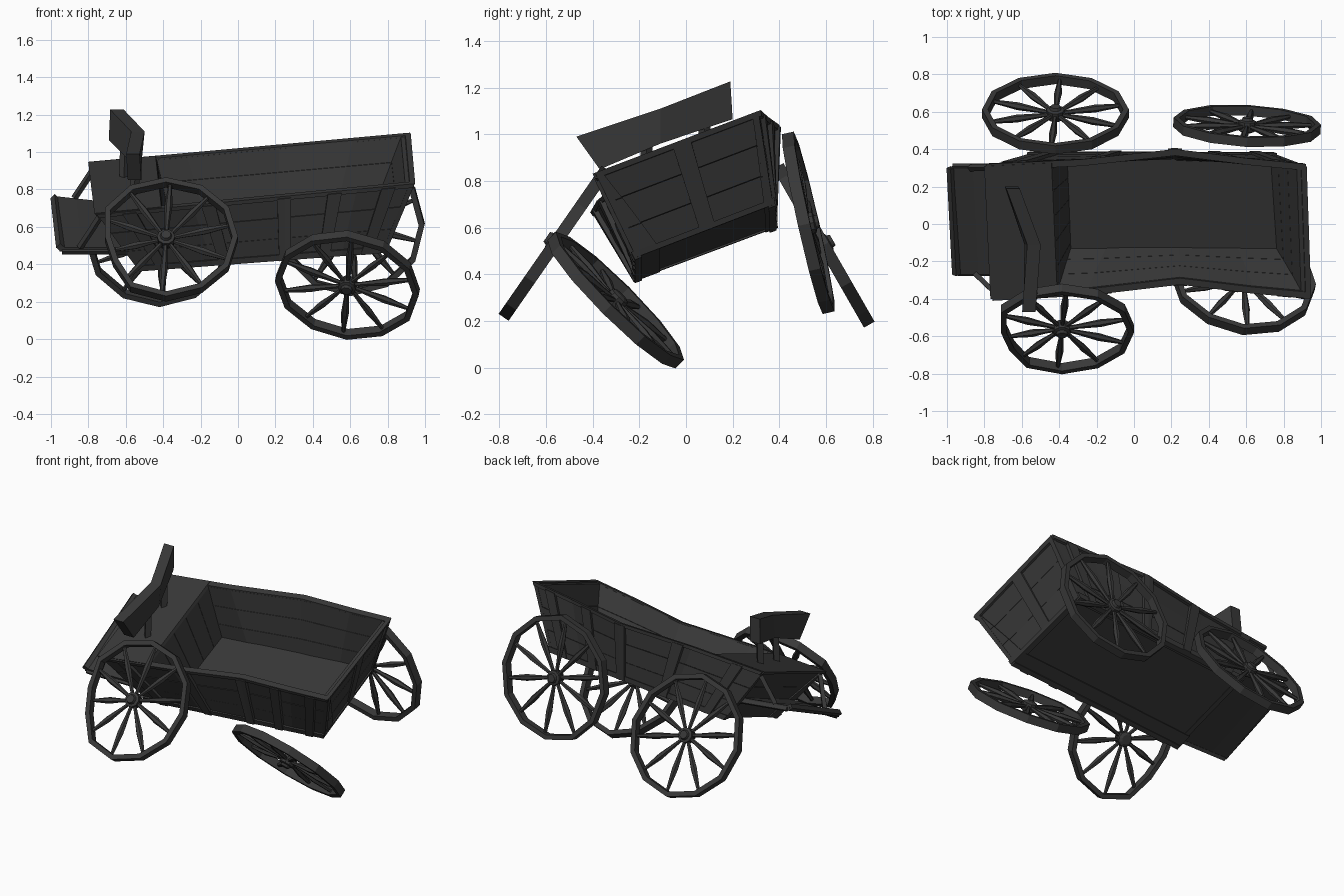
import bpy, bmesh, math, random
from mathutils import Vector, Matrix

random.seed(4)
cube = bpy.data.objects.get("Cube")
if cube:
    bpy.data.objects.remove(cube)

wood = bpy.data.materials.new("charred_wood")
wood.use_nodes = True
COLOR = (0.04, 0.04, 0.04, 1)
wood.diffuse_color = COLOR
wood.node_tree.nodes["Principled BSDF"].inputs["Base Color"].default_value = COLOR


def loft(bm, rings, closed=False):
    """Skin a list of point rings, capping the ends unless closed."""
    rows = [[bm.verts.new(p) for p in ring] for ring in rings]
    n = len(rows[0])
    pairs = list(zip(rows, rows[1:] + rows[:1])) if closed else list(zip(rows, rows[1:]))
    for a, b in pairs:
        for i in range(n):
            j = (i + 1) % n
            bm.faces.new((a[i], a[j], b[j], b[i]))
    if not closed:
        bm.faces.new(rows[0])
        bm.faces.new(rows[-1])


def finish(name, bm):
    bmesh.ops.recalc_face_normals(bm, faces=bm.faces)
    mesh = bpy.data.meshes.new(name)
    bm.to_mesh(mesh)
    bm.free()
    mesh.materials.append(wood)
    obj = bpy.data.objects.new(name, mesh)
    bpy.context.scene.collection.objects.link(obj)


def solid(name, rings):
    bm = bmesh.new()
    loft(bm, rings)
    finish(name, bm)


# Tilted, flared wagon space: u = length, v = width, w = height; the top bows sideways
CORNER = {
    (0, 0, 0): (-.53, -.21, .365), (1, 0, 0): (.79, -.21, .465),
    (0, 1, 0): (-.55, .38, .585), (1, 1, 0): (.75, .375, .69),
    (0, 0, 1): (-.757, -.40, .67), (1, 0, 1): (.944, -.39, .835),
    (0, 1, 1): (-.79, .31, .945), (1, 1, 1): (.92, .31, 1.10)}
KNOTS = [0, .3, .59, .82, 1]
BOW = [0, .025, .08, .03, 0]


def bow(u):
    for i in range(4):
        if KNOTS[i] <= u <= KNOTS[i + 1]:
            t = (u - KNOTS[i]) / (KNOTS[i + 1] - KNOTS[i])
            return BOW[i] + t * (BOW[i + 1] - BOW[i])
    return 0


def at(u, v, w):
    p = Vector((0, bow(u) * w, 0))
    for (a, b, c), q in CORNER.items():
        p += Vector(q) * (u if a else 1 - u) * (v if b else 1 - v) * (w if c else 1 - w)
    return p


def timber(name, u0, u1, section):
    """Sweep a four-point (v, w) section along the wagon."""
    us = [u0] + [k for k in KNOTS if u0 < k < u1] + [u1]
    solid(name, [[at(u, v, w) for v, w in section] for u in us])


def block(name, u0, u1, v0, v1, w0, w1):
    timber(name, u0, u1, [(v0, w0), (v1, w0), (v1, w1), (v0, w1)])


# Bed floor
block("bed_floor", .01, .99, .01, .99, .05, .1)

# Side walls: planks, rails and posts
for side, label in ((0, "right"), (1, "left")):
    def across(v):
        return 1 - v if side else v
    slope = .03 if side else .14
    for i in range(3):
        w0, w1 = .02 + i * .32, .335 + i * .32
        out = random.uniform(0, .012)
        inner = [.035 + slope * (1 - w) for w in (w0, w1)]
        timber(f"{label}_side_plank", 0, 1, [
            (across(out), w0), (across(inner[0]), w0),
            (across(inner[1]), w1), (across(out), w1)])
    for rail, w0, w1 in (("top_rail", .94, 1), ("bottom_rail", 0, .09)):
        timber(f"{label}_{rail}", 0, 1, [
            (across(-.015), w0), (across(.035), w0), (across(.035), w1), (across(-.015), w1)])
    for u in (.1, .35, .59, .75, .92):
        timber(f"{label}_side_post", u - .022, u + .022, [
            (across(-.025), 0), (across(.01), 0), (across(.01), .97), (across(-.025), .97)])

# End walls
for i in range(3):
    w0, w1 = .03 + i * .32, .345 + i * .32
    block("tailgate_plank", .972, .99 + random.uniform(0, .004), .02, .98, w0, w1)
    block("front_wall_plank", .006, .03, .02, .98, w0, w1)
for v in (0, .47, .96):
    block("tailgate_upright", .985, 1.002, v, v + (.11 if v == .47 else .04), .02, 1)
for w in (.02, .94):
    block("tailgate_crossbar", .985, 1.002, .04, .96, w, w + .06)

# Seat platform and slanted bulkhead
block("seat_deck", -.005, .205, 0, 1, .96, 1.01)
for i in range(5):
    v0, v1 = .02 + i * .193, .21 + i * .193
    solid("bulkhead_board", [[at(u - .02, v0, w), at(u, v0, w), at(u, v1, w), at(u - .02, v1, w)]
                             for u, w in ((.16, .08), (.205, .97))])

# Bent seat plank on two legs: (bottom, top) edge points
edges = [((-.655, .20, 1.065), (-.647, .19, 1.227)),
         ((-.55, -.11, .96), (-.535, -.11, 1.11)),
         ((-.553, -.37, .85), (-.562, -.47, .99))]
half = Vector((.036, 0, 0))
solid("seat_plank", [[Vector(b) - half, Vector(b) + half, Vector(t) + half, Vector(t) - half]
                     for b, t in edges])


def beam(name, a, b, size):
    a, b = Vector(a), Vector(b)
    d = (b - a).normalized()
    s = d.orthogonal().normalized() * size
    t = d.cross(s)
    solid(name, [[p + s + t, p - s + t, p - s - t, p + s - t] for p in (a, b)])


beam("seat_leg", (-.555, -.17, .76), (-.548, -.17, .96), .018)
beam("seat_leg", (-.61, .08, .84), (-.605, .08, 1.06), .018)

# Footboard of three planks with an end cap
OUT = (Vector((-.985, .30, .765)), Vector((-.955, -.27, .49)))
IN = (Vector((-.62, .30, .725)), Vector((-.59, -.27, .49)))
thick = Vector((0, .008, -.022))
for i in range(3):
    rings = []
    for o, n in zip(OUT, IN):
        a, b = o.lerp(n, i / 3), o.lerp(n, (i + 1) / 3)
        rings.append([a, b, b + thick, a + thick])
    solid("footboard_plank", rings)
beam("footboard_cap", OUT[0] + Vector((.005, 0, -.01)), OUT[1] + Vector((.005, 0, 0)), .016)
for k, v in ((0, .98), (1, .02)):
    beam("footboard_brace", at(0, v, .92), OUT[k].lerp(IN[k], .3), .013)
    beam("footboard_bearer", OUT[k].lerp(IN[k], .04) + thick, IN[k] + thick, .011)


# Wheels: polygon rim, ten spindle spokes, stepped hub
def wheel(name, center, normal, radius, dent=0):
    n = Vector(normal).normalized()
    x = (Vector((1, 0, 0)) - n * n.x).normalized()
    place = Matrix((x, n.cross(x), n)).transposed().to_4x4()
    place.translation = Vector(center)

    def reach(a):
        return radius * (1 - dent * max(0, math.cos(a - math.radians(195))) ** 6)

    def circle(count):
        return [(math.cos(math.tau * k / count), math.sin(math.tau * k / count))
                for k in range(count)]

    bm = bmesh.new()
    rim = []
    for i, (c, s) in enumerate(circle(12)):
        r = reach(math.tau * i / 12) * random.uniform(.99, 1.01)
        rim.append([Vector((q * c, q * s, z))
                    for q, z in ((r, -.026), (r, .026), (r - .031, .026), (r - .031, -.026))])
    loft(bm, rim, closed=True)
    for i in range(10):
        a = math.tau * (i + .4) / 10
        end = reach(a) - .03
        d, s = Vector((math.cos(a), math.sin(a), 0)), Vector((-math.sin(a), math.cos(a), 0))
        loft(bm, [[d * r + (s * p + Vector((0, 0, q))) * t for p, q in circle(6)]
                  for r, t in ((.02, .011), (.09, .013), (end * .6, .021), (end, .01))])
    loft(bm, [[Vector((r * p, r * q, z)) for p, q in circle(10)]
              for r, z in ((.03, -.035), (.048, -.025), (.048, .025), (.032, .03), (.026, .045))])
    bm.transform(place)
    finish(name, bm)


wheel("front_right_wheel", (-.385, -.56, .535), (0, -.82, .57), .387, .2)
wheel("rear_right_wheel", (.585, -.30, .288), (-.14, -.70, -.70), .387)
wheel("front_left_wheel", (-.42, .59, .525), (0, .87, .5), .39)
wheel("rear_left_wheel", (.605, .525, .617), (.05, .97, .22), .395)
